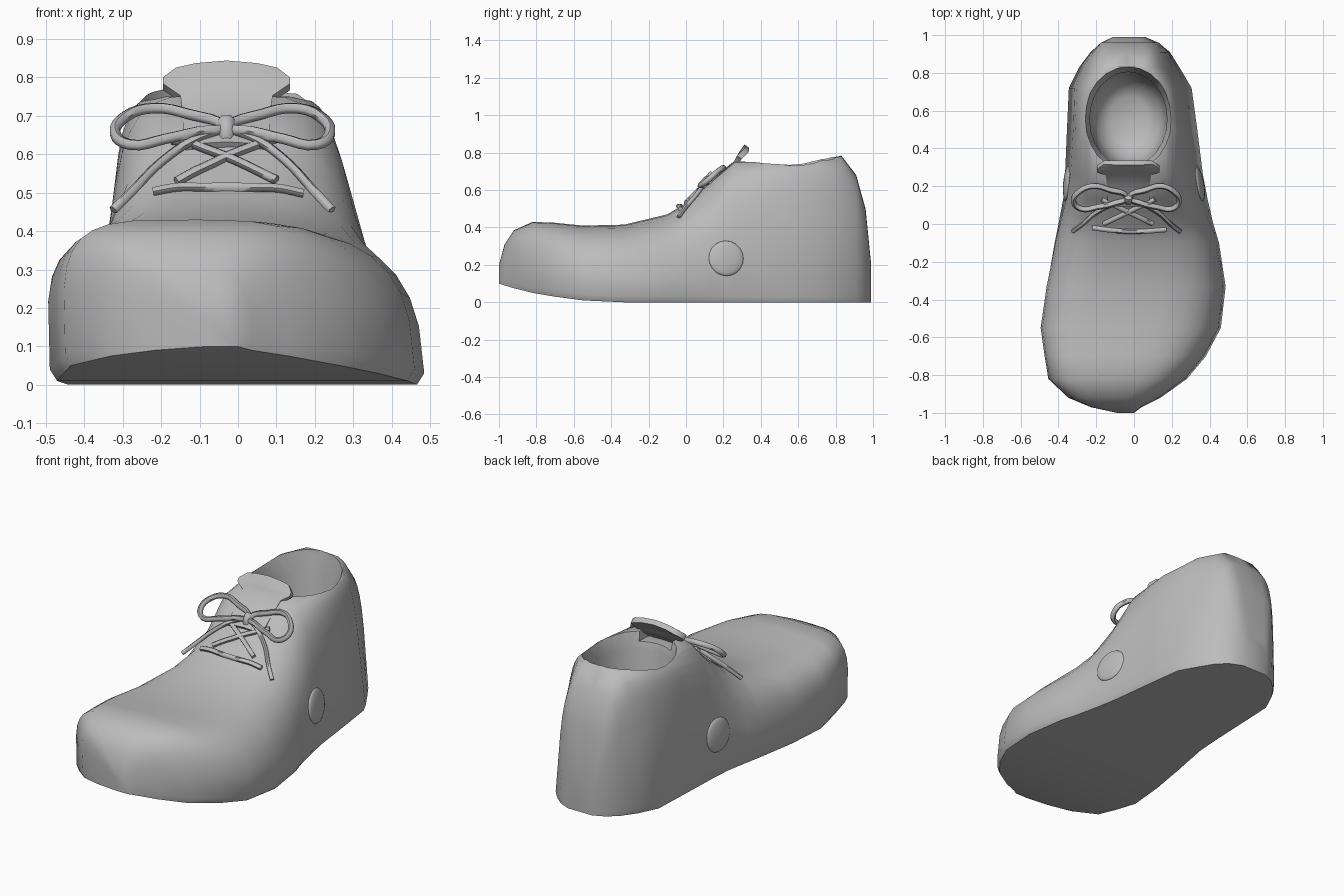
import bpy, bmesh, math
from mathutils import Vector
from mathutils.bvhtree import BVHTree

if "Cube" in bpy.data.objects:
    bpy.data.objects.remove(bpy.data.objects["Cube"])

grey = bpy.data.materials.new("plain grey")
grey.use_nodes = True
grey.diffuse_color = (0.5, 0.5, 0.5, 1)
grey.node_tree.nodes["Principled BSDF"].inputs["Base Color"].default_value = grey.diffuse_color


def activate(obj):
    bpy.ops.object.select_all(action="DESELECT")
    obj.select_set(True)
    bpy.context.view_layer.objects.active = obj


def finish(obj, angle=50):
    activate(obj)
    bpy.ops.object.shade_smooth_by_angle(angle=math.radians(angle))


def loft(name, rings, closed=True):
    """Skin a row of point rings; closed rings also get end caps."""
    bm = bmesh.new()
    rows = [[bm.verts.new(p) for p in ring] for ring in rings]
    count = len(rows[0])
    for a, b in zip(rows, rows[1:]):
        for i in range(count if closed else count - 1):
            j = (i + 1) % count
            bm.faces.new((a[i], a[j], b[j], b[i]))
    if closed:
        bm.faces.new(rows[0])
        bm.faces.new(rows[-1])
    bmesh.ops.recalc_face_normals(bm, faces=bm.faces)
    mesh = bpy.data.meshes.new(name)
    bm.to_mesh(mesh)
    bm.free()
    mesh.materials.append(grey)
    obj = bpy.data.objects.new(name, mesh)
    bpy.context.collection.objects.link(obj)
    return obj


def cut(obj, cutter):
    cutter.hide_render = True
    mod = obj.modifiers.new("cut", "BOOLEAN")
    mod.operation = "DIFFERENCE"
    mod.solver = "EXACT"
    mod.object = cutter
    activate(obj)
    bpy.ops.object.modifier_apply(modifier=mod.name)
    bpy.data.objects.remove(cutter)


def tube(name, points, radius=0.013, cyclic=False):
    curve = bpy.data.curves.new(name, "CURVE")
    curve.dimensions = "3D"
    curve.bevel_depth = radius
    curve.bevel_resolution = 1
    curve.resolution_u = 4
    curve.use_fill_caps = True
    spline = curve.splines.new("BEZIER")
    spline.bezier_points.add(len(points) - 1)
    for bp, p in zip(spline.bezier_points, points):
        bp.co = p
        bp.handle_left_type = bp.handle_right_type = "AUTO"
    spline.use_cyclic_u = cyclic
    curve.materials.append(grey)
    obj = bpy.data.objects.new(name, curve)
    bpy.context.collection.objects.link(obj)
    activate(obj)
    bpy.ops.object.convert(target="MESH")
    finish(bpy.context.object, 60)


# Shoe body: y, right x, left x, bottom, top, right and left roundness
SECTIONS = [
    (-1, -.08, 0, .1, .2, .6, .6),
    (-.97, -.22, .04, .09, .31, .5, .6),
    (-.92, -.34, .14, .075, .385, .45, .6),
    (-.82, -.45, .28, .05, .43, .45, .6),
    (-.7, -.47, .38, .03, .425, .45, .62),
    (-.55, -.49, .46, .01, .41, .45, .65),
    (-.33, -.46, .485, 0, .415, .5, .7),
    (-.1, -.42, .45, 0, .47, .6, .75),
    (0, -.4, .42, 0, .53, .65, .75),
    (.13, -.375, .39, 0, .645, .6, .65),
    (.26, -.365, .365, 0, .755, .4, .45),
    (.5, -.355, .335, 0, .755, .25, .25),
    (.72, -.345, .305, 0, .775, .3, .3),
    (.83, -.29, .24, 0, .785, .45, .45),
    (.91, -.23, .19, 0, .68, .4, .4),
    (.96, -.17, .13, 0, .5, .4, .4),
    (.99, -.1, .06, 0, .2, .4, .4),
]
STEPS = 8


def section(y, right, left, bottom, top, p_right, p_left):
    mid, half = (left + right) / 2, (left - right) / 2
    taper = 0.2 * max(0, top - 0.4) / 0.36
    lip = bottom + 0.03

    def point(i, side, power):
        a = math.pi / 2 * i / STEPS
        up = math.sin(a) ** power
        out = max(0, math.cos(a)) ** power if i < STEPS else 0
        x = mid - 0.02 * up + side * half * out * (1 - taper * up)
        return (x, y, lip + (top - lip) * up)

    ring = [(mid - half * 0.96, y, bottom)]
    ring += [point(i, -1, p_right) for i in range(STEPS + 1)]
    ring += [point(i, 1, p_left) for i in reversed(range(STEPS))]
    return ring + [(mid + half * 0.96, y, bottom)]


body = loft("shoe_body", [section(*row) for row in SECTIONS])


# Ankle opening
def ellipse(z, rx, ry, n=24):
    turn = [math.tau * i / n for i in range(n)]
    return [(-.03 + rx * math.cos(t), .555 + ry * math.sin(t), z) for t in turn]


cut(body, loft("opening_cutter", [ellipse(*r) for r in (
    (.95, .25, .29), (.76, .235, .275), (.66, .205, .25),
    (.3, .2, .24), (.14, .17, .2), (.09, .1, .12))]))

# Notch for the tongue between the front flaps
notch = [[(-.13, y, .7), (.07, y, .7), (.09, y, .9), (-.15, y, .9)] for y in (.12, .36)]
cut(body, loft("notch_cutter", notch))
finish(body)

# Tongue with a flared lip
tongue = loft("tongue", [
    [(-.03 + w * u, y, z - drop * u * u) for u in (-1, -.6, 0, .6, 1)]
    for y, z, w, drop in ((.1, .62, .11, .01), (.2, .69, .11, .01), (.27, .745, .12, 0),
                          (.285, .775, .165, 0), (.3, .8, .165, .01), (.325, .835, .13, .02))],
    closed=False)
solid = tongue.modifiers.new("thickness", "SOLIDIFY")
solid.thickness = 0.03
solid.offset = 0
activate(tongue)
bpy.ops.object.modifier_apply(modifier=solid.name)
finish(tongue)

# Laces lying on the surface
tree = BVHTree.FromPolygons([v.co for v in body.data.vertices],
                            [p.vertices for p in body.data.polygons])


def lying_lace(name, start, end, bow=0.0):
    points = []
    for i in range(7):
        t = i / 6
        x = start[0] + (end[0] - start[0]) * t
        y = start[1] + (end[1] - start[1]) * t + bow * math.sin(math.pi * t)
        hit = tree.ray_cast(Vector((x, y, 2)), Vector((0, 0, -1)))[0]
        points.append((x, y, hit.z + 0.01))
    tube(name, points)


lying_lace("lower_lace", (-.22, -.02), (.17, -.03), -.015)
lying_lace("crossing_lace_a", (-.17, .13), (.1, .0))
lying_lace("crossing_lace_b", (.11, .13), (-.16, .0))

# Bow: two loops, two loose ends and a knot
for side, label in ((-1, "right"), (1, "left")):
    reach = 1 if side < 0 else 0.93
    loop = [(.01, .14, .67), (.1, .18, .705), (.19, .2, .72), (.26, .17, .7), (.29, .12, .655),
            (.25, .08, .625), (.16, .09, .64), (.07, .11, .66)]
    end = [(.01, .13, .665), (.09, .1, .635), (.17, .06, .58), (.24, 0, .51), (.295, -.04, .455)]
    for part, path in (("bow_loop", loop), ("lace_end", end)):
        tube(f"{label}_{part}", [(-.03 + side * x * reach, y, z) for x, y, z in path],
             0.015 if part == "bow_loop" else 0.012, part == "bow_loop")
tube("knot", [(-.03, .125, .635), (-.03, .125, .665), (-.03, .145, .69)], 0.022)

# Domed ankle discs
for side, label in ((-1, "right"), (1, "left")):
    hit, normal = tree.ray_cast(Vector((side * 2, .215, .235)), Vector((-side, 0, 0)))[:2]
    if normal.x * side < 0:
        normal = -normal
    bpy.ops.mesh.primitive_uv_sphere_add(segments=20, ring_count=10, radius=0.095, location=hit)
    disc = bpy.context.object
    disc.name = f"{label}_ankle_disc"
    disc.scale.z = 0.22
    disc.rotation_euler = normal.to_track_quat("Z", "Y").to_euler()
    disc.data.materials.append(grey)
    finish(disc)
